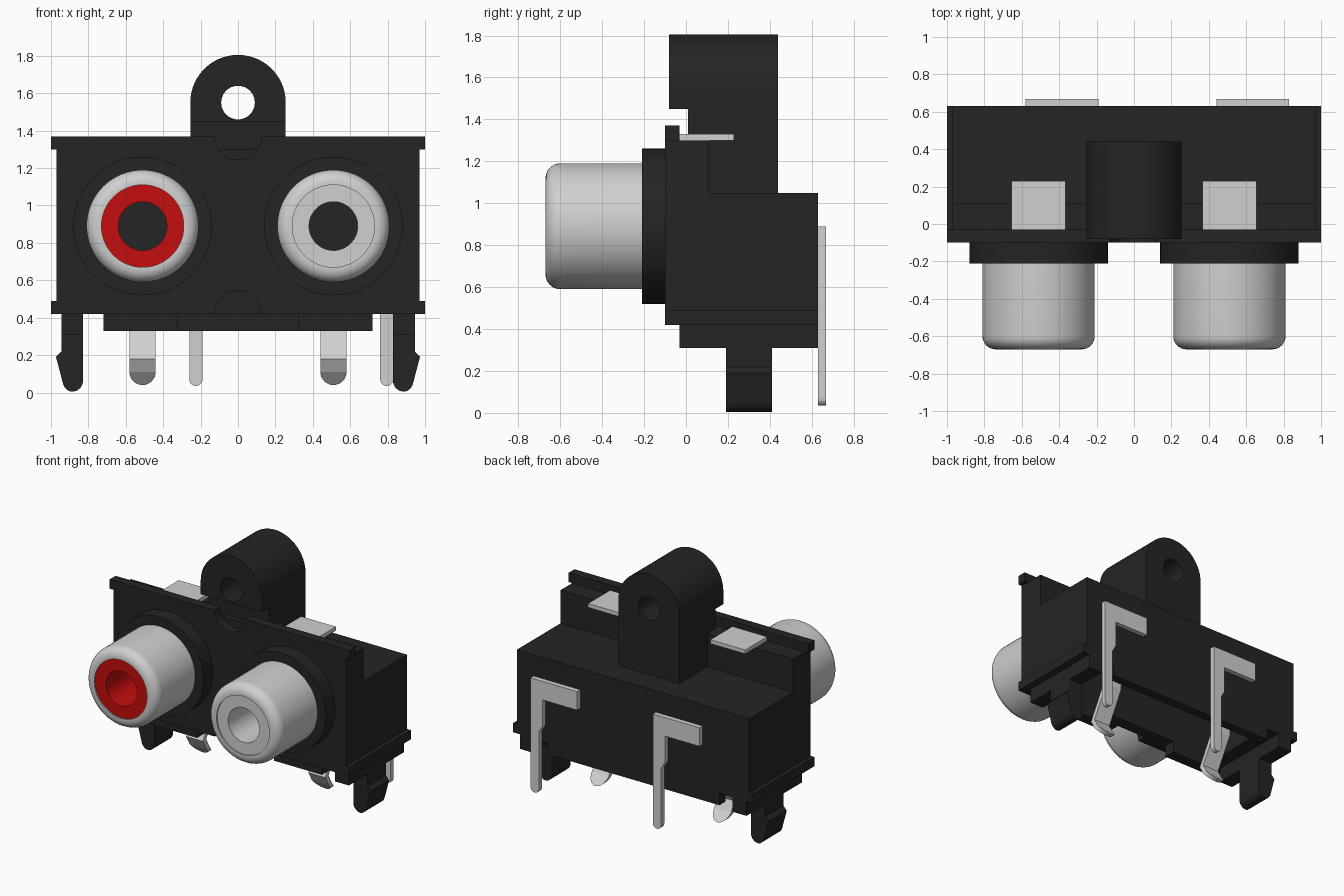
import bpy, bmesh, math
from mathutils import Vector

cube = bpy.data.objects.get("Cube")
if cube:
    bpy.data.objects.remove(cube, do_unlink=True)


def material(name, rgb):
    m = bpy.data.materials.new(name)
    m.use_nodes = True
    m.diffuse_color = (*rgb, 1)
    m.node_tree.nodes["Principled BSDF"].inputs["Base Color"].default_value = (*rgb, 1)
    return m


BLACK = material("black plastic", (0.018, 0.018, 0.018))
METAL = material("light grey metal", (0.63, 0.63, 0.63))
RED = material("red plastic", (0.56, 0.004, 0.004))


def finish(name, bm, mat, smooth=False):
    bmesh.ops.recalc_face_normals(bm, faces=bm.faces)
    mesh = bpy.data.meshes.new(name)
    bm.to_mesh(mesh)
    bm.free()
    mesh.materials.append(mat)
    ob = bpy.data.objects.new(name, mesh)
    bpy.context.collection.objects.link(ob)
    if smooth:
        bpy.ops.object.select_all(action='DESELECT')
        ob.select_set(True)
        bpy.context.view_layer.objects.active = ob
        bpy.ops.object.shade_smooth_by_angle(angle=math.radians(35))
    return ob


def prism(name, outline, lo, hi, mat, axis="y", smooth=False):
    """Extrude an outline: (x, z) along y, or (y, z) along x."""
    place = (lambda p: (p[0], lo, p[1])) if axis == "y" else (lambda p: (lo, p[0], p[1]))
    step = Vector((0, hi - lo, 0) if axis == "y" else (hi - lo, 0, 0))
    bm = bmesh.new()
    face = bm.faces.new([bm.verts.new(place(p)) for p in outline])
    ext = bmesh.ops.extrude_face_region(bm, geom=[face], use_keep_orig=True)
    moved = [v for v in ext["geom"] if isinstance(v, bmesh.types.BMVert)]
    bmesh.ops.translate(bm, verts=moved, vec=step)
    return finish(name, bm, mat, smooth)


def box(name, x, y, z, mat):
    return prism(name, [(x[0], z[0]), (x[1], z[0]), (x[1], z[1]), (x[0], z[1])], *y, mat)


def arc(cx, cz, r, a0, a1, n=24):
    angles = [math.radians(a0 + (a1 - a0) * i / n) for i in range(n + 1)]
    return [(cx + r * math.cos(a), cz + r * math.sin(a)) for a in angles]


def lathe(name, profile, cx, cz, mat):
    """Revolve a closed (radius, y) profile around the y axis."""
    bm = bmesh.new()
    verts = [bm.verts.new((cx + r, y, cz)) for r, y in profile]
    edges = [bm.edges.new((verts[i - 1], verts[i])) for i in range(len(verts))]
    bmesh.ops.spin(bm, geom=verts + edges, cent=(cx, 0, cz), axis=(0, 1, 0),
                   angle=math.tau, steps=64, use_merge=True)
    bmesh.ops.remove_doubles(bm, verts=bm.verts, dist=0.0001)
    return finish(name, bm, mat, smooth=True)


def cut(ob, cutter):
    cutter.hide_render = True
    mod = ob.modifiers.new("cut", 'BOOLEAN')
    mod.operation, mod.solver, mod.object = 'DIFFERENCE', 'EXACT', cutter
    bpy.context.view_layer.objects.active = ob
    bpy.ops.object.modifier_apply(modifier=mod.name)
    bpy.data.objects.remove(cutter, do_unlink=True)


# Stepped housing, open underneath
housing = prism("housing", [(-.03, .42), (.63, .42), (.63, 1.05), (.11, 1.05),
                            (.11, 1.3), (-.03, 1.3)], -.97, .97, BLACK, "x")
cut(housing, box("cavity_cutter", (-.72, .72), (.06, .56), (.3, .8), BLACK))

# Front plate with lips at top and bottom and two round notches
side = [(1, .42), (1, .49), (.97, .49), (.97, 1.3), (1, 1.3), (1, 1.37)]
prism("front_plate", arc(0, .42, .125, 180, 0) + side + arc(0, 1.37, .125, 360, 180)
      + [(-x, z) for x, z in reversed(side)], -.1, -.03, BLACK)

# Lower edge of the back wall
box("back_skirt", (-.72, .72), (.56, .63), (.33, .42), BLACK)

# Mounting lug with a screw hole
lug = prism("mounting_lug", [(.255, 1.0), *arc(0, 1.55, .255, 0, 180, 40), (-.255, 1.0)],
            .11, .44, BLACK, smooth=True)
lug_mid = prism("lug_middle", [(.255, 1.29), *arc(0, 1.55, .255, 0, 180, 40), (-.255, 1.29)],
                .01, .11, BLACK, smooth=True)
lug_front = prism("lug_front", [(.255, 1.45), *arc(0, 1.55, .255, 0, 180, 40), (-.255, 1.45)],
                  -.08, .01, BLACK, smooth=True)
for part in (lug, lug_mid, lug_front):
    cut(part, prism("hole_cutter", arc(0, 1.55, .09, 0, 360, 40)[:-1], -.3, .7, BLACK))

# Side lips, rails, skirts and snap-in legs, mirrored
leg = [(.83, .32), (.945, .32), (.945, .22), (.973, .19), (.935, .045), (.925, .025),
       (.905, .008), (.885, .004), (.86, .01), (.84, .028), (.83, .05)]
for s, tag in ((1, "left"), (-1, "right")):
    box(f"side_lip_{tag}", (s * .96, s), (-.03, .63), (.42, .49), BLACK)
    box(f"side_rail_{tag}", (s * .83, s * .945), (-.03, .63), (.31, .43), BLACK)
    box(f"front_skirt_{tag}", (s * .32, s * .72), (-.03, .06), (.33, .42), BLACK)
    prism(f"snap_leg_{tag}", [(s * x, z) for x, z in leg], .19, .41, BLACK)

# Each socket with its contacts
for cx, tag, colour in ((.51, "left", METAL), (-.51, "right", RED)):
    cz = .89
    lathe(f"flange_{tag}", [(0, -.21), (.37, -.21), (.37, -.09), (0, -.09)], cx, cz, BLACK)
    rim = [(r, y) for r, y in arc(.23, -.6, .07, 0, -90, 8)]
    lathe(f"barrel_{tag}", [(.3, -.2), *rim, (.22, -.67), (.22, -.2)], cx, cz, METAL)
    lathe(f"insert_{tag}", [(.22, -.2), (.22, -.66), (.13, -.66), (.13, -.2)], cx, cz, colour)

    # Folded contact on top of the housing
    box(f"top_contact_{tag}", (cx - .145, cx + .145), (-.03, .23), (1.3, 1.33), METAL)

    # Kinked front pin with a rounded tip
    prism(f"front_pin_{tag}", [(.36, .82), (.34, .42), (.21, .18), (.25, .11),
                               (.29, .11), (.25, .18), (.38, .42), (.4, .82)],
          cx - .07, cx + .07, METAL, "x")
    bm = bmesh.new()
    tip = [(cx - .07, .11)] + arc(cx, .11, .07, 180, 360, 16)[1:]
    rows = [[bm.verts.new((x, y + (.11 - z) * .9, z)) for x, z in tip] for y in (.25, .29)]
    for row in rows:
        bm.faces.new(row)
    for i in range(len(tip)):
        bm.faces.new((rows[0][i - 1], rows[0][i], rows[1][i], rows[1][i - 1]))
    finish(f"front_pin_tip_{tag}", bm, METAL)

    # L-shaped pin on the back
    x = cx + .25
    prism(f"back_pin_{tag}", [(x - .32, .89), (x - .32, .75), (x - .03, .75), (x - .03, .55),
                              (x, .5), *arc(x + .035, .07, .035, 180, 360, 10), (x + .07, .89)],
          .63, .667, METAL)
